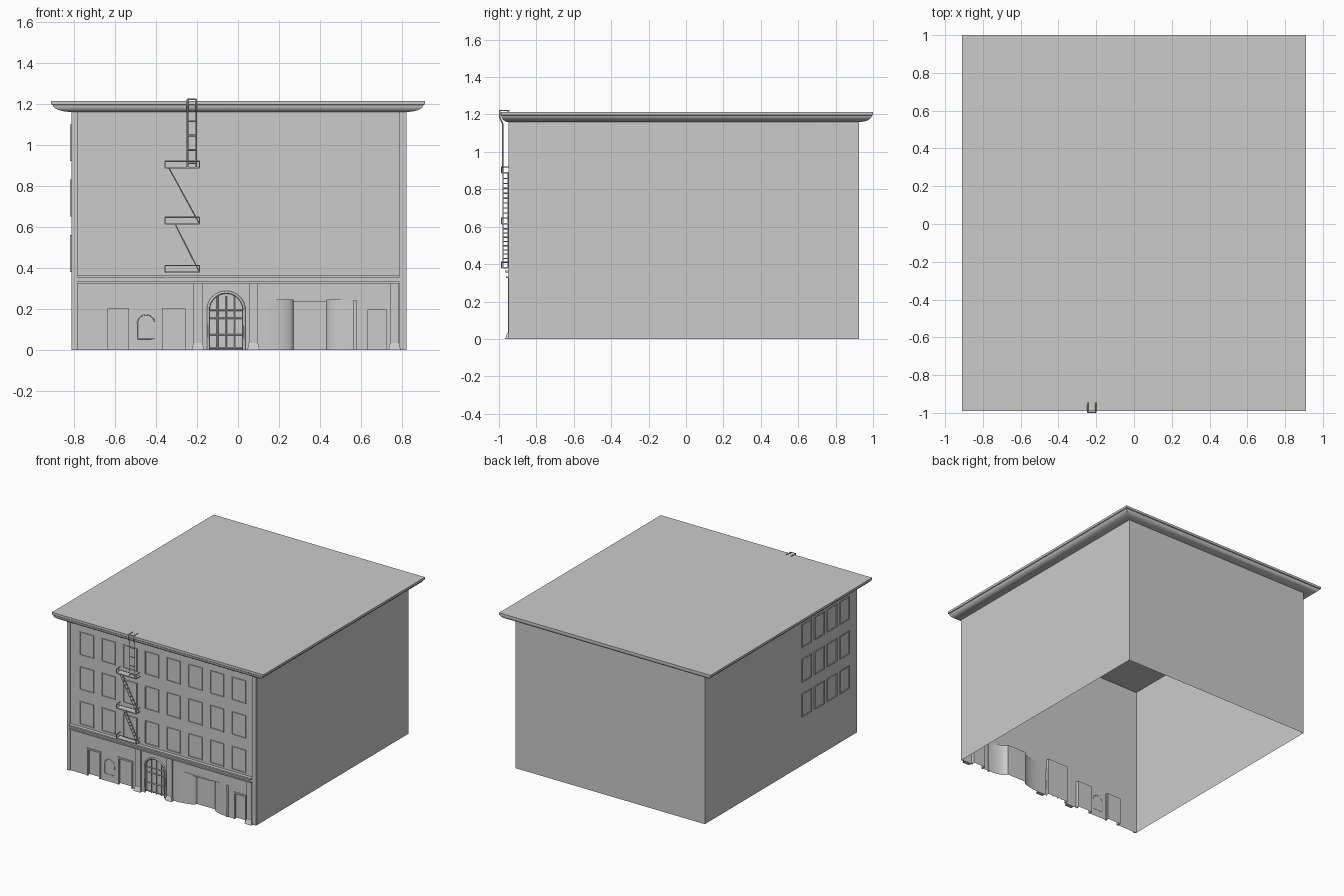
import bpy, bmesh, math
from mathutils import Matrix, Vector

cube = bpy.data.objects.get("Cube")
if cube:
    bpy.data.objects.remove(cube, do_unlink=True)

grey = bpy.data.materials.new("plain_grey")
grey.use_nodes = True
GREY = (0.6, 0.6, 0.6, 1)
grey.diffuse_color = GREY
grey.node_tree.nodes["Principled BSDF"].inputs["Base Color"].default_value = GREY

# Wall planes: left/right edges, front, back, top
XL, XR, F, BK, TOP = -0.81, 0.82, -0.94, 0.925, 1.16


def link(name, data):
    ob = bpy.data.objects.new(name, data)
    data.materials.append(grey)
    bpy.context.collection.objects.link(ob)
    return ob


def finish(name, bm, smooth=False):
    me = bpy.data.meshes.new(name)
    bm.to_mesh(me)
    bm.free()
    ob = link(name, me)
    if smooth:
        bpy.ops.object.select_all(action='DESELECT')
        ob.select_set(True)
        bpy.context.view_layer.objects.active = ob
        bpy.ops.object.shade_smooth_by_angle(angle=math.radians(35))
    return ob


def face(bm, pts):
    return bm.faces.new([bm.verts.new(p) for p in pts])


def box(bm, x0, x1, y0, y1, z0, z1):
    mat = Matrix.Translation(((x0 + x1) / 2, (y0 + y1) / 2, (z0 + z1) / 2))
    mat = mat @ Matrix.Diagonal((x1 - x0, y1 - y0, z1 - z0, 1))
    return bmesh.ops.create_cube(bm, size=1, matrix=mat)["verts"]


def sheet(bm, plan, z0, z1, ceiling=False):
    """Upright wall strip that follows a plan line."""
    low = [bm.verts.new((x, y, z0)) for x, y in plan]
    high = [bm.verts.new((x, y, z1)) for x, y in plan]
    for i in range(len(plan) - 1):
        bm.faces.new((low[i], low[i + 1], high[i + 1], high[i]))
    if ceiling:
        bm.faces.new(high)


def bars(name, paths, radius):
    """Square-section bars along straight-segment paths."""
    cu = bpy.data.curves.new(name, 'CURVE')
    cu.dimensions = '3D'
    cu.bevel_depth = radius
    cu.bevel_resolution = 0
    cu.use_fill_caps = True
    for path in paths:
        sp = cu.splines.new('POLY')
        sp.points.add(len(path) - 1)
        for p, co in zip(sp.points, path):
            p.co = (*co, 1)
    return link(name, cu)


def arch(x0, x1, y, spring, steps=16):
    r, cx = (x1 - x0) / 2, (x0 + x1) / 2
    return [(cx - r * math.cos(math.pi * i / steps), y,
             spring + r * math.sin(math.pi * i / steps)) for i in range(steps + 1)]


# Openings in the front wall: x0, x1, top
doors = [(-0.64, -0.525, 0.21), (-0.375, -0.25, 0.21), (0.625, 0.73, 0.205)]
entry = (-0.145, 0.03, 0.29)
shop = (0.10, 0.57, 0.245)
openings = doors + [entry, shop]

# Outer walls, with the front made of cells that skip the openings
bm = bmesh.new()
sheet(bm, [(XR, F), (XR, BK), (XL, BK), (XL, F)], 0, TOP)
xs = sorted({XL, XR} | {v for o in openings for v in o[:2]})
zs = sorted({0, TOP} | {o[2] for o in openings})
for x0, x1 in zip(xs, xs[1:]):
    for z0, z1 in zip(zs, zs[1:]):
        if not any(o[0] <= x0 and x1 <= o[1] and z1 <= o[2] for o in openings):
            face(bm, [(x0, F, z0), (x1, F, z0), (x1, F, z1), (x0, F, z1)])
x0, x1, top = entry
SPRING = 0.195
face(bm, [(x0, F, top)] + arch(x0, x1, F, SPRING) + [(x1, F, top)])
bmesh.ops.remove_doubles(bm, verts=bm.verts, dist=0.0001)
bmesh.ops.dissolve_limit(bm, angle_limit=0.01, verts=bm.verts, edges=bm.edges)
finish("walls", bm)

# Recessed doors and entrance
bm = bmesh.new()
for x0, x1, top in doors + [entry]:
    d = F + 0.025
    sheet(bm, [(x0, F), (x0, d), (x1, d), (x1, F)], 0, top, ceiling=True)
finish("door_recesses", bm)

# Shop front curving in to its middle
bm = bmesh.new()
x0, x1, top = shop
depth, steps = 0.05, 10
half = [(math.sin(a), 1 - math.cos(a)) for a in
        (math.pi / 2 * i / steps for i in range(steps + 1))]
left = [(x0 + 0.17 * s, F + depth * c) for s, c in half]
right = [(x1 - 0.14 * s, F + depth * c) for s, c in reversed(half)]
sheet(bm, left + right, 0, top, ceiling=True)
finish("shop_front", bm, smooth=True)

bm = bmesh.new()
box(bm, 0.27, 0.43, F - 0.002, F + 0.03, 0.238, 0.247)
box(bm, 0.562, 0.576, F - 0.008, F + 0.005, 0, 0.245)
finish("shop_lintel_and_post", bm)

# Door frames
bm = bmesh.new()
for x0, x1, top in doors:
    y0, y1, w = F - 0.006, F + 0.012, 0.008
    box(bm, x0 - 0.002, x0 + w, y0, y1, 0, top)
    box(bm, x1 - w, x1 + 0.002, y0, y1, 0, top)
    box(bm, x0 - 0.002, x1 + 0.002, y0, y1, top - w, top + 0.004)
finish("door_frames", bm)

# Entrance arch frame and glazing bars
x0, x1, top = entry
ring = arch(x0, x1, F, SPRING)
bars("entrance_arch", [[(x0, F, 0)] + ring + [(x1, F, 0)]], 0.007)
g = F + 0.018
lines = [[(x0, g, z), (x1, g, z)] for z in (0.01, 0.075, 0.155, SPRING)]
lines += [[(x, g, 0), (x, g, 0.265)] for x in (-0.1, -0.0575, -0.015)]
bars("entrance_glazing_bars", lines, 0.004)

# Small arched niche outline
n = arch(-0.49, -0.405, F, 0.13)
bars("niche_outline", [[(-0.49, F, 0.055)] + n + [(-0.405, F, 0.055), (-0.49, F, 0.055)]], 0.002)

# Window frames on the front and on one side
bm = bmesh.new()
W, H, T, P = 0.06, 0.18, 0.006, 0.007


def window(mat):
    vs = []
    for a, b, c, d in ((-W, T - W, 0, H), (W - T, W, 0, H),
                       (T - W, W - T, 0, T), (T - W, W - T, H - T, H)):
        vs += box(bm, a, b, -P, 0, c, d)
    bmesh.ops.transform(bm, matrix=mat, verts=vs)


for z in (0.38, 0.65, 0.92):
    for i in range(8):
        window(Matrix.Translation((-0.643 + 0.187 * i, F, z)))
    for i in range(4):
        window(Matrix.Translation((XL, -0.79 + 0.155 * i, z)) @ Matrix.Rotation(-math.pi / 2, 4, 'Z'))
finish("window_frames", bm)

# Corner strips and belt course
bm = bmesh.new()
box(bm, XL, -0.782, F - 0.009, F - 0.001, 0, TOP)
box(bm, 0.787, XR, F - 0.009, F - 0.001, 0, TOP)
finish("corner_strips", bm)
bm = bmesh.new()
for out, z0, z1 in ((0.028, 0.354, 0.365), (0.01, 0.335, 0.354), (0.022, 0.326, 0.335)):
    box(bm, -0.782, 0.787, F - out, F - 0.001, z0, z1)
finish("belt_course", bm)

# Ground-floor pilasters with tapered bases
bm = bmesh.new()
for cx in (-0.195, 0.075, 0.762):
    box(bm, cx - 0.022, cx + 0.022, F - 0.012, F - 0.001, 0.03, 0.326)
    vs = box(bm, cx - 0.03, cx + 0.03, F - 0.028, F - 0.001, 0, 0.035)
    for v in vs:
        if v.co.z > 0.02:
            v.co.x = cx + (v.co.x - cx) * 0.75
            if v.co.y < F - 0.02:
                v.co.y = F - 0.014
finish("pilasters", bm)

# Roof slab with a coved cornice
bm = bmesh.new()
wall = Vector((XL, XR, F - 0.01, BK))
eave = Vector((-0.91, 0.91, -0.99, 1.0))
levels = [(0, TOP)]
for i in range(1, 7):
    a = math.pi / 2 * i / 6
    levels.append((0.92 * math.sin(a), TOP + 0.034 * (1 - math.cos(a))))
levels += [(1, 1.197), (1, 1.214)]
loops = []
for t, z in levels:
    a, b, c, d = wall.lerp(eave, t)
    loops.append([bm.verts.new((x, y, z)) for x, y in ((a, c), (b, c), (b, d), (a, d))])
for lo, hi in zip(loops, loops[1:]):
    for i in range(4):
        j = (i + 1) % 4
        bm.faces.new((lo[i], lo[j], hi[j], hi[i]))
bm.faces.new(loops[-1])
bm.faces.new(loops[0][::-1])
finish("roof", bm, smooth=True)

# Fire escape platforms
bm = bmesh.new()
rails = []
px0, px1, py = -0.355, -0.187, -0.987
for z in (0.38, 0.615, 0.888):
    box(bm, px0, px1, py, F - 0.001, z - 0.004, z + 0.004)
    h = z + 0.032
    rails.append([(px0, F, h), (px0, py, h), (px1, py, h), (px1, F, h)])
    rails += [[(x, py, z), (x, py, h)] for x in (px0, px1)]
finish("escape_platforms", bm)
bars("escape_railings", rails, 0.003)

# Fire escape stairs
stairs = []
for xa, za, zb in ((-0.335, 0.885, 0.62), (-0.305, 0.612, 0.385)):
    for y in (-0.978, -0.952):
        stairs.append([(xa, y, za), (-0.19, y, zb)])
    for i in range(1, 10):
        t = i / 10
        x, z = xa + (-0.19 - xa) * t, za + (zb - za) * t
        stairs.append([(x, -0.978, z), (x, -0.952, z)])
bars("escape_stairs", stairs, 0.003)

# Roof ladder hooked over the eave
ladder = []
for x in (-0.246, -0.203):
    ladder.append([(x, -0.98, 0.888), (x, -0.98, 1.15), (x, -0.996, 1.185),
                   (x, -0.996, 1.221), (x, -0.945, 1.221)])
ladder += [[(-0.246, -0.98, z), (-0.203, -0.98, z)] for z in (0.91, 0.975, 1.045, 1.115)]
ladder.append([(-0.246, -0.996, 1.221), (-0.203, -0.996, 1.221)])
bars("roof_ladder", ladder, 0.004)
